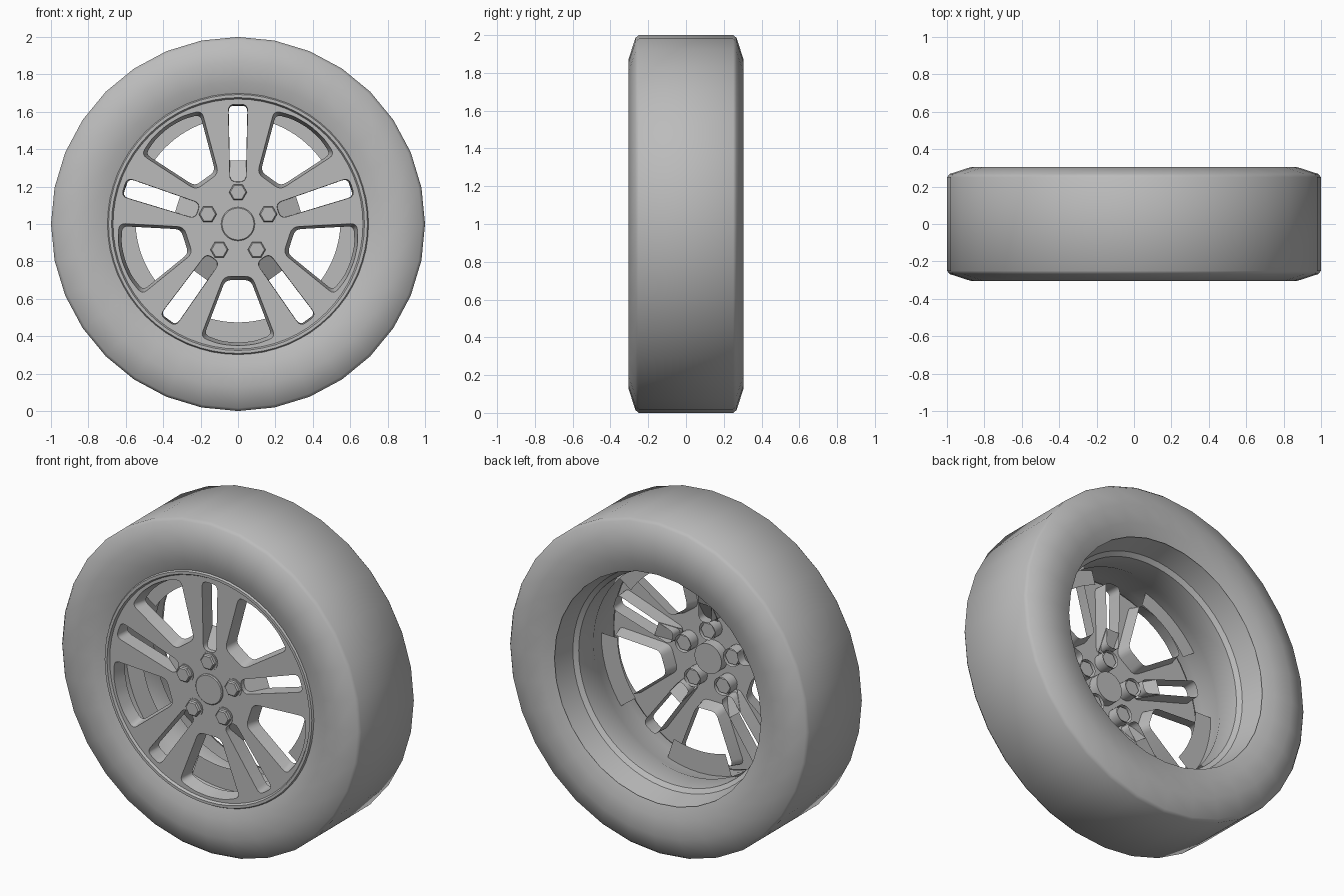
import bpy
import bmesh
from math import sin, cos, pi, radians
from mathutils import Vector

default_cube = bpy.data.objects.get("Cube")
if default_cube:
    bpy.data.objects.remove(default_cube)

grey = bpy.data.materials.new("plain grey")
grey.use_nodes = True
grey.diffuse_color = (0.5, 0.5, 0.5, 1)
for node in grey.node_tree.nodes:
    if node.type == 'BSDF_PRINCIPLED':
        node.inputs["Base Color"].default_value = grey.diffuse_color

FACE = -0.27          # depth of the wheel face
SPOKES = [radians(90 + 72 * i) for i in range(5)]
WINDOWS = [a + radians(36) for a in SPOKES]


def finish(name, bm, location=(0, 0, 1), fully_smooth=False, recalc=True):
    bmesh.ops.remove_doubles(bm, verts=bm.verts, dist=0.00005)
    if recalc:
        bmesh.ops.recalc_face_normals(bm, faces=bm.faces)
    mesh = bpy.data.meshes.new(name)
    bm.to_mesh(mesh)
    bm.free()
    mesh.materials.append(grey)
    obj = bpy.data.objects.new(name, mesh)
    obj.location = location
    bpy.context.collection.objects.link(obj)
    if fully_smooth:
        for poly in mesh.polygons:
            poly.use_smooth = True
    else:
        bpy.ops.object.select_all(action='DESELECT')
        obj.select_set(True)
        bpy.context.view_layer.objects.active = obj
        bpy.ops.object.shade_smooth_by_angle(angle=radians(30))
    return obj


def loft(bm, first, second, closed=True):
    a = [bm.verts.new(p) for p in first]
    b = [bm.verts.new(p) for p in second]
    count = len(a)
    for i in range(count if closed else count - 1):
        j = (i + 1) % count
        bm.faces.new((a[i], a[j], b[j], b[i]))


def ring(r, y, steps):
    return [Vector((r * cos(2 * pi * i / steps), y, r * sin(2 * pi * i / steps)))
            for i in range(steps)]


def lathe(name, profile, steps, location=(0, 0, 1), capped=False, **options):
    """Revolve (radius, depth) points around the axle."""
    bm = bmesh.new()
    for (r1, y1), (r2, y2) in zip(profile, profile[1:]):
        loft(bm, ring(r1, y1, steps), ring(r2, y2, steps))
    if capped:
        for r, y in (profile[0], profile[-1]):
            bm.faces.new([bm.verts.new(p) for p in ring(r, y, steps)])
    return finish(name, bm, location, **options)


def place(u, v, y, angle):
    """Radial and sideways distances to a point on the wheel."""
    return Vector((u * cos(angle) - v * sin(angle), y,
                   u * sin(angle) + v * cos(angle)))


def rounded(points, radius, steps=4):
    """Soften the corners of a closed outline."""
    result = []
    points = [Vector(p) for p in points]
    for i, corner in enumerate(points):
        ends = []
        for other in (points[i - 1], points[(i + 1) % len(points)]):
            edge = other - corner
            ends.append(corner + edge.normalized() * min(radius, edge.length * 0.45))
        for k in range(steps + 1):
            t = k / steps
            result.append(ends[0] * (1 - t) ** 2 + corner * 2 * t * (1 - t) + ends[1] * t * t)
    return result


# Tyre with rounded shoulders
side = [(0.69, 0.27), (0.76, 0.295), (0.87, 0.305), (0.985, 0.268), (1.0, 0.25)]
lathe("tyre", [(r, -y) for r, y in side] + side[::-1], 32, fully_smooth=True)

# Stepped rim barrel and the front lip
lathe("rim_barrel", [(0.695, 0.27), (0.665, 0.13), (0.64, 0.11), (0.632, -0.02),
                     (0.655, -0.07), (0.66, -0.2), (0.672, FACE)], 64)
lathe("rim_lip", [(0.70, FACE), (0.692, -0.284), (0.676, -0.284), (0.668, FACE)], 64)

# Opening outlines in radial and sideways distances
half = [(0.28, 0.075), (0.605, 0.2), (0.642, 0.1)]
window = rounded([(u, -v) for u, v in half] + [(0.652, 0)] + half[::-1], 0.035)
slot = rounded([(0.225, -0.043), (0.64, -0.052), (0.64, 0.052), (0.225, 0.043)], 0.035)
openings = [(window, 0.9, 0.48, -0.19, a) for a in WINDOWS]
openings += [(slot, 0.97, 0.43, -0.18, a) for a in SPOKES]

# Spoked face: a flat sheet filled around the openings
bm = bmesh.new()
loops = [ring(0.67, FACE, 64)]
loops += [[place(p.x, p.y, FACE, a) for p in outline]
          for outline, _, _, _, a in openings]
for loop in loops:
    verts = [bm.verts.new(p) for p in loop]
    for i, v in enumerate(verts):
        bm.edges.new((verts[i - 1], v))
bmesh.ops.triangle_fill(bm, use_beauty=True, use_dissolve=False,
                        edges=bm.edges[:], normal=(0, -1, 0))
finish("spoke_face", bm, recalc=False)

# Tapered walls around every opening
bm = bmesh.new()
for outline, shrink, middle, depth, a in openings:
    front = [place(p.x, p.y, FACE, a) for p in outline]
    back = [place(middle + (p.x - middle) * shrink, p.y * shrink, depth, a)
            for p in outline]
    loft(bm, front, back)
finish("opening_walls", bm)

# Sloping floors at the inner end of each slot
bm = bmesh.new()
for a in SPOKES:
    loft(bm, [place(0.22, v, -0.25, a) for v in (-0.045, 0.045)],
         [place(0.34, v, -0.18, a) for v in (-0.047, 0.047)], closed=False)
finish("slot_ramps", bm)

# Curved plates behind the windows, deeper towards the bottom
bm = bmesh.new()
for a in WINDOWS:
    angles = [a + radians(-19 + 38 * i / 10) for i in range(11)]
    loft(bm, [place(0.658, 0, -0.13, t) for t in angles],
         [place(0.548 + 0.022 * sin(t), 0, -0.13, t) for t in angles], closed=False)
finish("inner_flange", bm)

# Hub cap and hexagonal wheel bolts in round collars
lathe("hub_cap", [(0.09, -0.21), (0.09, -0.276), (0.085, -0.281)], 32, capped=True)
for i, a in enumerate(SPOKES):
    spot = place(0.17, 0, 0, a) + Vector((0, 0, 1))
    lathe(f"bolt_collar_{i + 1}", [(0.054, -0.2), (0.054, -0.274), (0.045, -0.274)],
          20, spot)
    lathe(f"wheel_bolt_{i + 1}", [(0.048, -0.21), (0.048, -0.29), (0.041, -0.297)],
          6, spot, capped=True)
